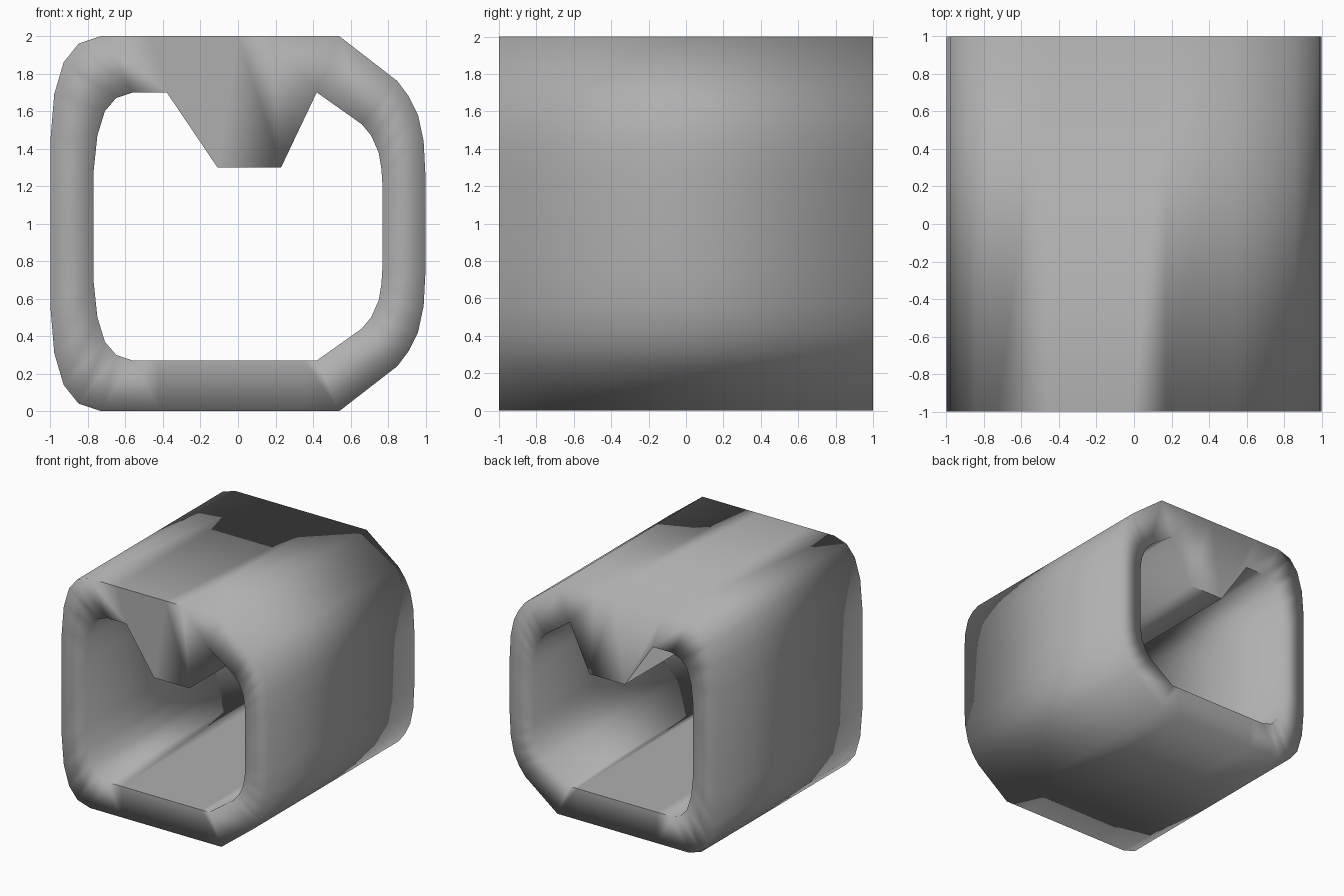
import bpy, bmesh

if "Cube" in bpy.data.objects:
    bpy.data.objects.remove(bpy.data.objects["Cube"])

# Cross-section as (outer, inner) point pairs in x/z; lower corners are mirrored upward
left = [((-.73, 0), (-.56, .27)), ((-.85, .04), (-.65, .30)), ((-.93, .14), (-.71, .37)),
        ((-.98, .31), (-.75, .50)), ((-1, .55), (-.77, .69))]
right = [((.85, .24), (.66, .44)), ((.91, .32), (.71, .50)), ((.96, .42), (.75, .59)),
         ((.99, .56), (.765, .68)), ((1, .75), (.77, .76))]


def flip(pairs):
    return [((o[0], 2 - o[1]), (i[0], 1.97 - i[1])) for o, i in pairs]


# Top wall with the notch tooth, and plain bottom wall
top = [((-.47, 2), (-.38, 1.70)), ((0, 2), (-.11, 1.30)), ((.17, 2), (.23, 1.30)),
       ((.54, 2), (.42, 1.70))]
bottom = [((.54, 0), (.42, .27)), ((.35, 0), (.35, .27)), ((-.42, 0), (-.42, .27))]
ring = left + flip(left[::-1]) + top + flip(right) + right[::-1] + bottom

bm = bmesh.new()
cache = {}


def vert(p, y):
    key = (p, y)
    if key not in cache:
        cache[key] = bm.verts.new((p[0], y, p[1]))
    return cache[key]


def face(*vs):
    bm.faces.new(vs).smooth = True


# End caps plus outer and inner walls
for k, (o1, i1) in enumerate(ring):
    o2, i2 = ring[(k + 1) % len(ring)]
    for y in (-1, 1):
        face(vert(o1, y), vert(o2, y), vert(i2, y), vert(i1, y))
    for a, b in ((o1, o2), (i1, i2)):
        face(vert(a, -1), vert(b, -1), vert(b, 1), vert(a, 1))
bmesh.ops.recalc_face_normals(bm, faces=bm.faces[:])


def crisp(run, side, y):
    for a, b in zip(run, run[1:]):
        bm.edges.get((vert(a[side], y), vert(b[side], y))).smooth = False


# Crisp rims along the flat middle of the top and bottom walls
first = len(left) * 2 - 1
top_run, bottom_run = ring[first:first + 4], bottom + left[:1]
crisp(top_run, 0, -1)
for y in (-1, 1):
    crisp(top_run, 1, y)
    crisp(bottom_run, 1, y)

mesh = bpy.data.meshes.new("notched_sleeve")
bm.to_mesh(mesh)
bm.free()
sleeve = bpy.data.objects.new("notched_sleeve", mesh)
bpy.context.collection.objects.link(sleeve)

# Darker grey finish
grey = bpy.data.materials.new("dark_grey")
grey.diffuse_color = (.43, .43, .43, 1)
grey.use_nodes = True
grey.node_tree.nodes["Principled BSDF"].inputs["Base Color"].default_value = grey.diffuse_color
mesh.materials.append(grey)
